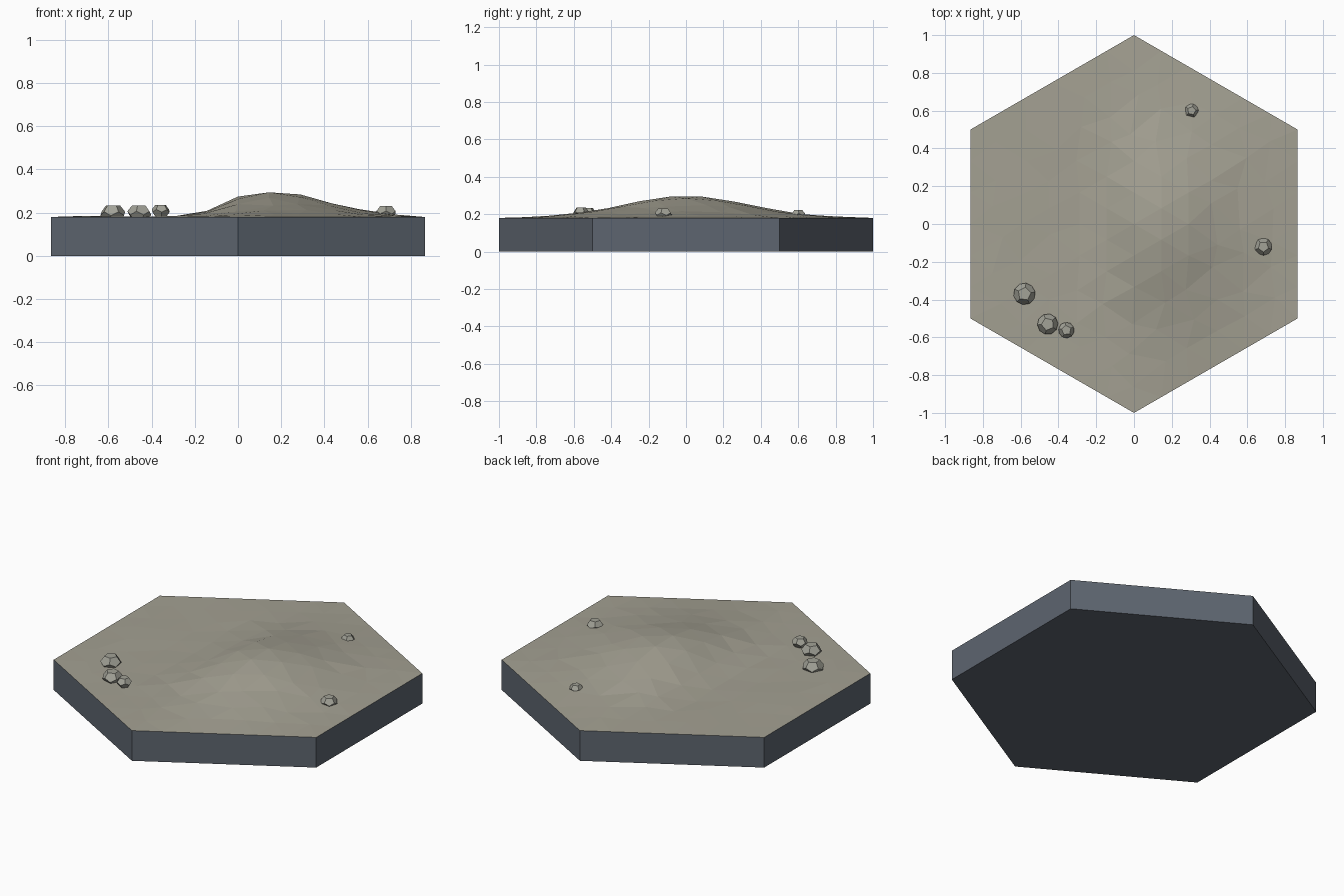
import bpy, bmesh, math, random
from mathutils import Vector

if "Cube" in bpy.data.objects:
    bpy.data.objects.remove(bpy.data.objects["Cube"])

random.seed(4)
TOP = 0.18      # height of the flat rim
RINGS = 6       # triangle rings in the terrain


def material(name, rgb):
    m = bpy.data.materials.new(name)
    m.diffuse_color = (*rgb, 1)
    m.use_nodes = True
    m.node_tree.nodes["Principled BSDF"].inputs["Base Color"].default_value = m.diffuse_color
    return m


def finish(bm, name, mat):
    bmesh.ops.recalc_face_normals(bm, faces=bm.faces)
    me = bpy.data.meshes.new(name)
    bm.to_mesh(me)
    bm.free()
    me.materials.append(mat)
    ob = bpy.data.objects.new(name, me)
    bpy.context.collection.objects.link(ob)
    return ob


def corner(i, r=1.0, z=0.0):
    a = math.radians(90 + 60 * i)
    return Vector((r * math.cos(a), r * math.sin(a), z))


def hill(x, y, edge):
    # steep to the left of the crest, gentle to the right
    d = x - 0.14
    fx = math.exp(-(abs(d) / 0.25) ** 2.6) if d < 0 else math.exp(-d * d / (2 * 0.262 ** 2))
    fy = math.exp(-y * y / (2 * 0.327 ** 2))
    return 0.118 * fx * fy * min(1, edge / 0.2)


slate = material("slate", (0.11, 0.13, 0.16))
earth = material("earth", (0.37, 0.355, 0.29))
stone = material("stone", (0.36, 0.36, 0.31))

# Hexagonal base: walls and underside, closed above by the terrain
bm = bmesh.new()
low = [bm.verts.new(corner(i)) for i in range(6)]
high = [bm.verts.new(corner(i, z=TOP)) for i in range(6)]
bm.faces.new(low[::-1])
for i in range(6):
    j = (i + 1) % 6
    bm.faces.new((low[i], low[j], high[j], high[i]))
base = finish(bm, "tile_base", slate)

# Terrain: six triangular sectors of a hex grid, raised into a hill
bm = bmesh.new()
grid = {}


def point(s, k, t):
    # ring k, step t along sector s (t == k belongs to the next sector)
    if k == 0:
        s = t = 0
    elif t == k:
        s, t = (s + 1) % 6, 0
    if (s, k, t) not in grid:
        f = t / k if k else 0
        co = corner(s, k / RINGS).lerp(corner(s + 1, k / RINGS), f)
        edge = 1 - k / RINGS
        if 2 < k < RINGS:
            co += Vector((random.uniform(-0.03, 0.03), random.uniform(-0.03, 0.03), 0))
        bump = random.uniform(0, 0.004) if 1 < k < RINGS else 0
        co.z = TOP + hill(co.x, co.y, edge) + bump
        grid[(s, k, t)] = bm.verts.new(co)
    return grid[(s, k, t)]


for s in range(6):
    for k in range(1, RINGS + 1):
        for t in range(k):
            bm.faces.new((point(s, k, t), point(s, k, t + 1), point(s, k - 1, t)))
            if t < k - 1:
                bm.faces.new((point(s, k, t + 1), point(s, k - 1, t + 1), point(s, k - 1, t)))
terrain = finish(bm, "terrain", earth)
if terrain.data.polygons[0].normal.z < 0:
    terrain.data.flip_normals()


def rock(name, x, y, r, top, turn):
    # squashed dodecahedron, half buried in the ground
    h = r * 0.78
    cz = top - 0.795 * h
    bm = bmesh.new()

    def ring(rad, z, off):
        return [bm.verts.new((x + r * rad * math.cos(a), y + r * rad * math.sin(a), cz + h * z))
                for a in (math.radians(72 * i + off + turn) for i in range(5))]

    t, m = ring(0.607, 0.795, 0), ring(0.982, 0.188, 0)
    l, b = ring(0.982, -0.188, 36), ring(0.607, -0.795, 36)
    bm.faces.new(t)
    bm.faces.new(b[::-1])
    for i in range(5):
        j = (i + 1) % 5
        bm.faces.new((t[j], t[i], m[i], l[i], m[j]))
        bm.faces.new((b[i], b[j], l[j], m[j], l[i]))
    return finish(bm, name, stone)


# Rocks: a cluster of three and two loose ones
for i, args in enumerate([(-0.58, -0.37, 0.059, 0.232, 10), (-0.457, -0.53, 0.056, 0.233, 40),
                          (-0.358, -0.562, 0.043, 0.235, 25), (0.685, -0.12, 0.047, 0.23, 55),
                          (0.305, 0.60, 0.037, 0.222, 5)]):
    rock(f"rock_{i + 1}", *args)
